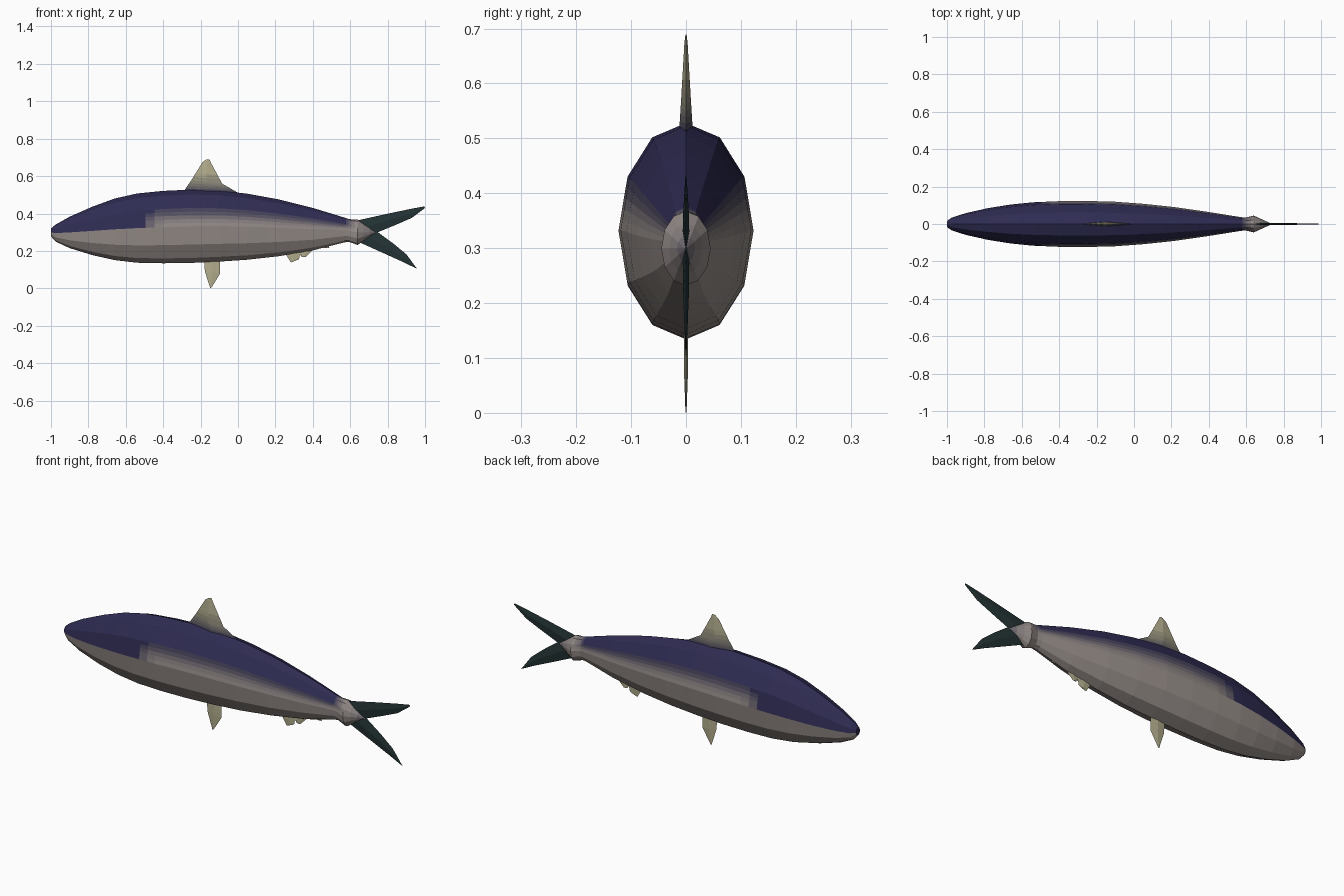
import bpy, bmesh, math

if "Cube" in bpy.data.objects:
    bpy.data.objects.remove(bpy.data.objects["Cube"])

BLUE, SILVER = (0.028, 0.025, 0.085), (0.32, 0.28, 0.26)
BEIGE, TEAL = (0.45, 0.42, 0.27), (0.018, 0.034, 0.036)
LEVELS = 8


def lerp(a, b, t):
    return tuple(p + (q - p) * t for p, q in zip(a, b))


def clamp(v):
    return max(0.0, min(1.0, v))


def blend_materials(name, a, b):
    mats = []
    for i in range(LEVELS + 1):
        m = bpy.data.materials.new(f"{name}_{i}")
        m.diffuse_color = (*lerp(a, b, i / LEVELS), 1)
        m.use_nodes = True
        m.node_tree.nodes["Principled BSDF"].inputs["Base Color"].default_value = m.diffuse_color
        mats.append(m)
    return mats


def split_spans(rows, n):
    out = [lerp(a, b, i / n) for a, b in zip(rows, rows[1:]) for i in range(n)]
    return out + [tuple(rows[-1])]


def loft(name, rings, mats, shade):
    """Skin closed rings; shade(ring, side, centre) gives the colour blend 0..1."""
    bm = bmesh.new()
    vs = [[bm.verts.new(p) for p in r] for r in rings]
    n = len(rings[0])
    for i in range(len(vs) - 1):
        for j in range(n):
            k = (j + 1) % n
            f = bm.faces.new((vs[i][j], vs[i][k], vs[i + 1][k], vs[i + 1][j]))
            f.material_index = round(clamp(shade(i, j, f.calc_center_median())) * LEVELS)
    for i in (0, -1):
        f = bm.faces.new(vs[i])
        f.material_index = round(clamp(shade(i, 0, f.calc_center_median())) * LEVELS)
    bmesh.ops.recalc_face_normals(bm, faces=bm.faces[:])
    me = bpy.data.meshes.new(name)
    bm.to_mesh(me)
    bm.free()
    for m in mats:
        me.materials.append(m)
    ob = bpy.data.objects.new(name, me)
    bpy.context.collection.objects.link(ob)
    return ob


# Body stations: x, top z, bottom z, half width
stations = [
    (-1.0, 0.32, 0.278, 0.016), (-0.975, 0.341, 0.25, 0.034), (-0.9, 0.383, 0.215, 0.058),
    (-0.78, 0.436, 0.178, 0.085), (-0.66, 0.48, 0.151, 0.104), (-0.54, 0.507, 0.137, 0.116),
    (-0.4, 0.521, 0.134, 0.122), (-0.25, 0.528, 0.136, 0.123), (-0.1, 0.523, 0.143, 0.119),
    (0.05, 0.506, 0.153, 0.108), (0.22, 0.475, 0.172, 0.09), (0.4, 0.43, 0.203, 0.064),
    (0.57, 0.378, 0.246, 0.037), (0.595, 0.37, 0.248, 0.034), (0.64, 0.367, 0.232, 0.045),
    (0.735, 0.301, 0.297, 0.002)]

# Twelve-sided section, with the flank facet cut into strips for the colour fade
half = [0, 1, 2, 2.2, 2.4, 2.6, 2.8, 3, 4, 5, 6]
section = half + [12 - a for a in half[-2:0:-1]]


def section_point(a):
    i = math.floor(a)
    p, q = [(math.sin(k * math.pi / 6), math.cos(k * math.pi / 6)) for k in (i, i + 1)]
    return lerp(p, q, a - i)


def body_ring(s):
    x, top, bottom, w = s
    pts = [section_point(a) for a in section]
    return [(x, w * u, (top + bottom) / 2 + (top - bottom) / 2 * v) for u, v in pts]


def body_shade(i, j, c):
    nxt = section[j + 1] if j + 1 < len(section) else 12
    mid = (section[j] + nxt) / 2
    d = min(mid, 12 - mid)
    if c.x > 0.64:
        return (c.x - 0.64) * 6
    fade, head = clamp(3 - d), float(d < 3)
    w = clamp((-0.41 - c.x) / 0.11)
    return (fade + (head - fade) * w) * clamp((0.64 - c.x) / 0.07)


loft("body", [body_ring(s) for s in split_spans(stations, 3)],
     blend_materials("skin", SILVER, BLUE), body_shade)


# Fins: rows of leading x, z, trailing x, z and half thickness, root to tip
def fin(name, rows, mats, shade=lambda i, j, c: 0, cuts=1):
    rings = []
    for x0, z0, x1, z1, t in split_spans(rows, cuts):
        mx, mz = (x0 + x1) / 2, (z0 + z1) / 2
        rings.append([(x0, 0, z0), (mx, t, mz), (x1, 0, z1), (mx, -t, mz)])
    return loft(name, rings, mats, shade)


dorsal_mats = blend_materials("dorsal", BEIGE, BLUE)
fin_mats = blend_materials("fin", BEIGE, BEIGE)
tail_mats = blend_materials("tail", TEAL, TEAL)

fin("dorsal_fin", [(-0.3, 0.505, 0.01, 0.505, 0.013), (-0.25, 0.577, -0.085, 0.56, 0.009),
                   (-0.19, 0.674, -0.145, 0.672, 0.003), (-0.17, 0.688, -0.153, 0.69, 0.001)],
    dorsal_mats, lambda i, j, c: (0.62 - c.z) / 0.11, 5)

fin("belly_fin", [(-0.182, 0.16, -0.096, 0.16, 0.004), (-0.177, 0.09, -0.096, 0.078, 0.004),
                  (-0.148, 0.0, -0.142, 0.004, 0.001)], fin_mats)

fin("anal_fin_front", [(0.235, 0.205, 0.36, 0.215, 0.004), (0.262, 0.172, 0.33, 0.172, 0.004),
                       (0.283, 0.138, 0.326, 0.155, 0.002)], fin_mats)
fin("anal_fin_rear", [(0.325, 0.21, 0.42, 0.225, 0.004), (0.34, 0.168, 0.362, 0.167, 0.002)], fin_mats)
fin("finlet", [(0.42, 0.222, 0.48, 0.24, 0.003), (0.465, 0.216, 0.488, 0.217, 0.001)], fin_mats)

fin("tail_upper_lobe", [(0.642, 0.364, 0.74, 0.297, 0.006), (0.8, 0.399, 0.84, 0.338, 0.005),
                        (0.925, 0.425, 0.928, 0.376, 0.003), (0.995, 0.438, 1.0, 0.43, 0.001)], tail_mats)
fin("tail_lower_lobe", [(0.645, 0.248, 0.745, 0.302, 0.006), (0.8, 0.178, 0.83, 0.24, 0.005),
                        (0.88, 0.142, 0.9, 0.182, 0.003), (0.952, 0.107, 0.958, 0.104, 0.001)], tail_mats)
